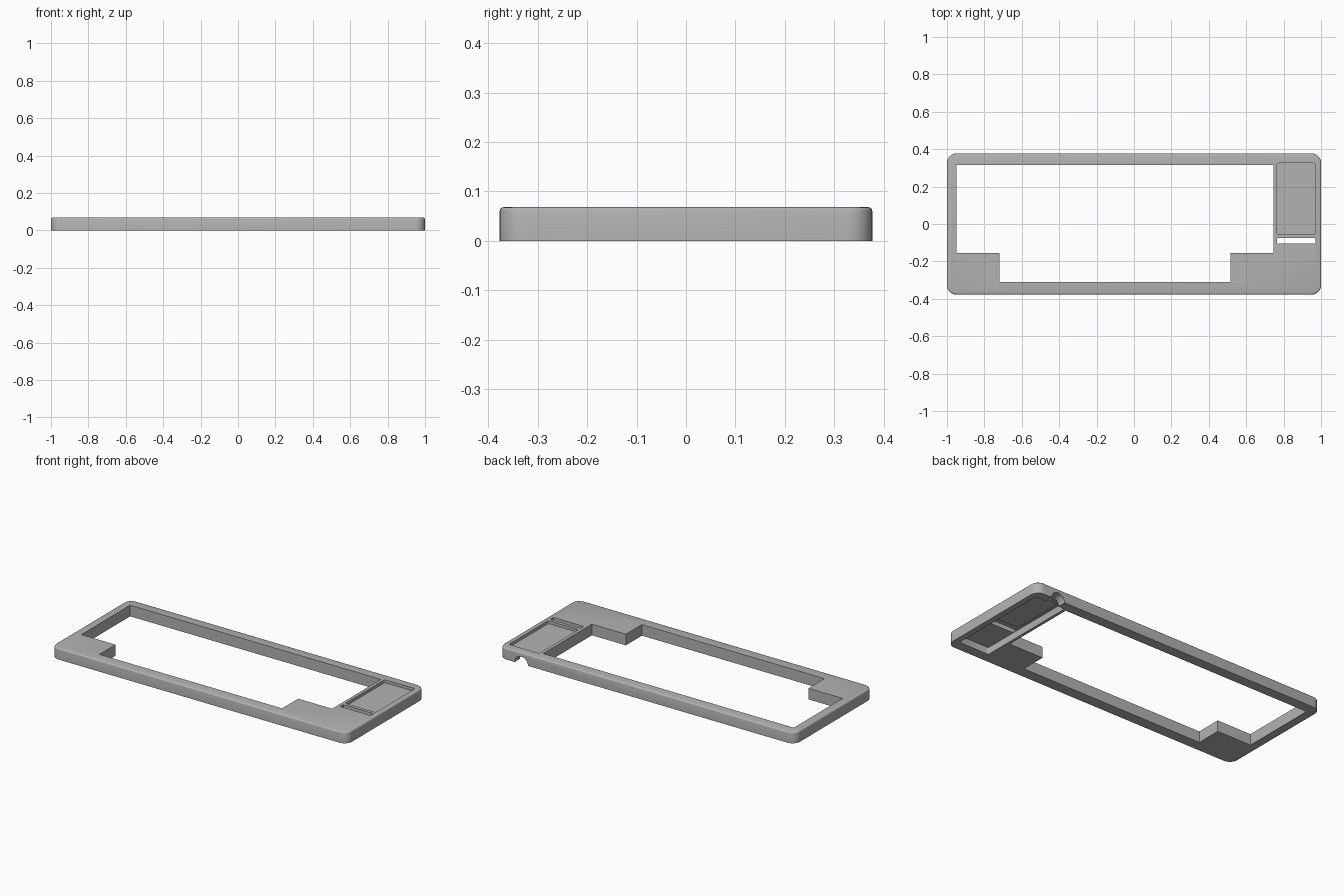
import bpy, bmesh, math

cube = bpy.data.objects.get("Cube")
if cube:
    bpy.data.objects.remove(cube, do_unlink=True)

HEIGHT = 0.068

grey = bpy.data.materials.new("plain grey")
grey.use_nodes = True
grey.diffuse_color = (0.45, 0.45, 0.45, 1)
grey.node_tree.nodes["Principled BSDF"].inputs["Base Color"].default_value = (0.45, 0.45, 0.45, 1)


def rounded_rect(x0, x1, y0, y1, r, steps):
    """Outline of a rectangle with rounded corners, anticlockwise."""
    centres = [(x1 - r, y1 - r), (x0 + r, y1 - r), (x0 + r, y0 + r), (x1 - r, y0 + r)]
    pts = []
    for corner, (cx, cy) in enumerate(centres):
        for i in range(steps + 1):
            a = math.pi / 2 * (corner + i / steps)
            pts.append((cx + r * math.cos(a), cy + r * math.sin(a)))
    return pts


def prism(name, outline, z0, z1, top_bevel=0):
    """Extrude an outline from z0 to z1, optionally rounding its top edge."""
    bm = bmesh.new()
    base = bm.faces.new([bm.verts.new((x, y, z0)) for x, y in outline])
    bm.normal_update()
    ext = bmesh.ops.extrude_face_region(bm, geom=[base], use_keep_orig=True)
    tops = [v for v in ext["geom"] if isinstance(v, bmesh.types.BMVert)]
    bmesh.ops.translate(bm, verts=tops, vec=(0, 0, z1 - z0))
    bmesh.ops.recalc_face_normals(bm, faces=bm.faces)
    if top_bevel:
        rim = [e for e in bm.edges if all(v.co.z > z1 - 1e-4 for v in e.verts)]
        bmesh.ops.bevel(bm, geom=rim, offset=top_bevel, segments=3,
                        profile=0.5, affect='EDGES')
    mesh = bpy.data.meshes.new(name)
    bm.to_mesh(mesh)
    bm.free()
    mesh.materials.append(grey)
    obj = bpy.data.objects.new(name, mesh)
    bpy.context.collection.objects.link(obj)
    return obj


def combine(target, tool, operation='DIFFERENCE'):
    """Apply a boolean, then discard the tool object."""
    mod = target.modifiers.new("cut", 'BOOLEAN')
    mod.operation = operation
    mod.solver = 'EXACT'
    mod.object = tool
    bpy.context.view_layer.objects.active = target
    bpy.ops.object.modifier_apply(modifier=mod.name)
    bpy.data.objects.remove(tool, do_unlink=True)


# Outer body with round corners and a softened top edge
frame = prism("top_frame", rounded_rect(-1, 1, -0.377, 0.377, 0.05, 8), 0, HEIGHT, 0.008)

# Stepped main window, leaving a solid block in each front corner
window = [(-0.95, 0.315), (-0.95, -0.155), (-0.72, -0.155), (-0.72, -0.31),
          (0.515, -0.31), (0.515, -0.155), (0.745, -0.155), (0.745, 0.315)]
combine(frame, prism("window_cutter", window, -0.1, 0.2))

# Hollow below the display end
combine(frame, prism("cavity_cutter", rounded_rect(0.762, 0.965, -0.315, 0.325, 0.008, 3),
                     -0.1, 0.042))

# Raised pad below the display floor
combine(frame, prism("display_pad", rounded_rect(0.785, 0.945, -0.04, 0.3, 0.008, 3),
                     0.036, 0.045), 'UNION')

# Shallow display recess and the slot in front of it
combine(frame, prism("recess_cutter", rounded_rect(0.765, 0.97, -0.055, 0.325, 0.008, 4),
                     0.05, 0.2))
combine(frame, prism("slot_cutter", rounded_rect(0.765, 0.97, -0.105, -0.075, 0.004, 3),
                     -0.1, 0.2))

# Half-round cable notch through the rear wall
bpy.ops.mesh.primitive_cylinder_add(vertices=32, radius=0.045, depth=0.12,
                                    location=(0.85, 0.36, 0), rotation=(math.pi / 2, 0, 0))
notch = bpy.context.object
notch.name = "cable_notch_cutter"
notch.data.materials.append(grey)
combine(frame, notch)

# Smooth the round corners, keep the cut edges sharp
bpy.ops.object.select_all(action='DESELECT')
frame.select_set(True)
bpy.context.view_layer.objects.active = frame
bpy.ops.object.shade_smooth_by_angle(angle=math.radians(35))
